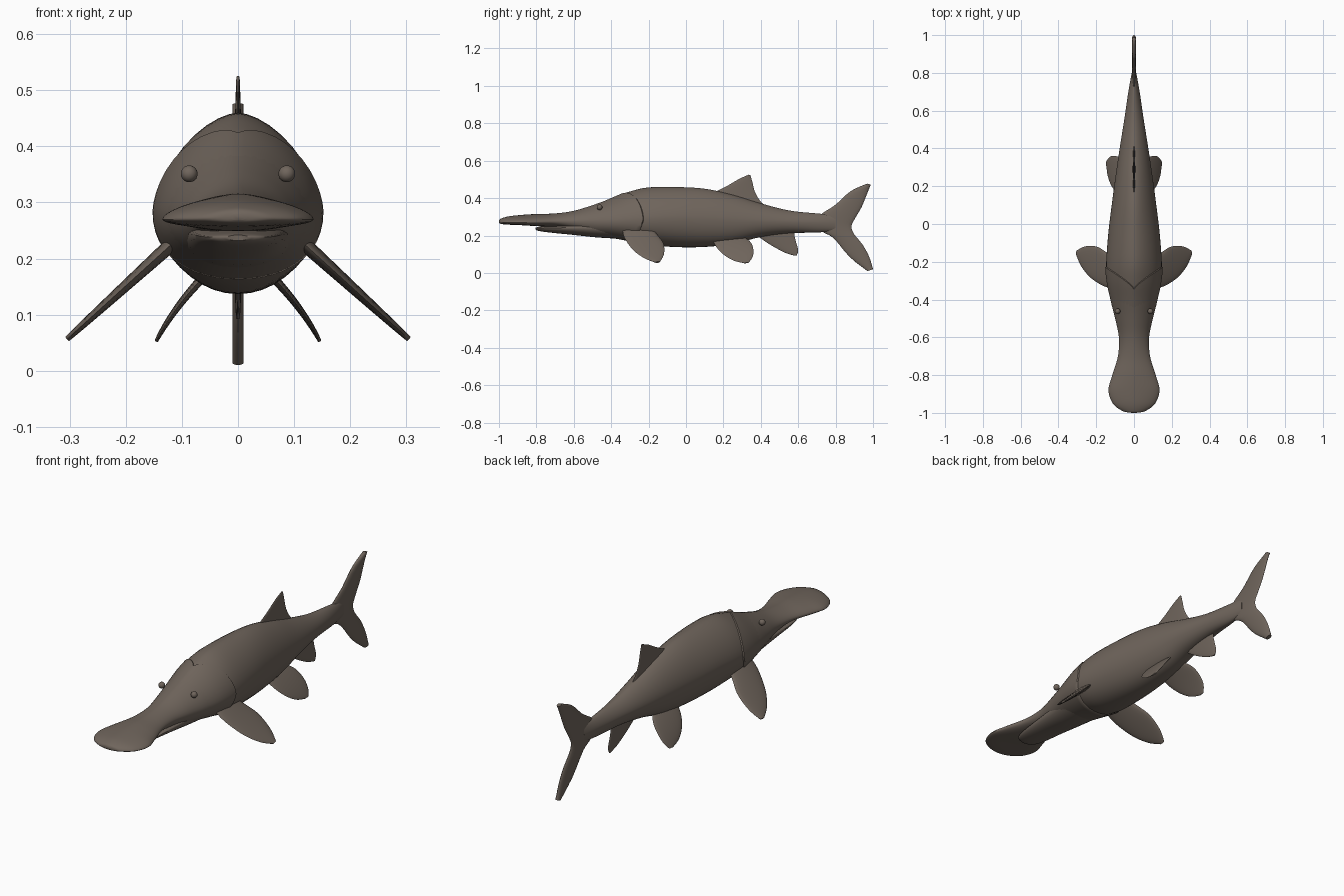
import bpy, bmesh, math
from mathutils import Vector

if "Cube" in bpy.data.objects:
    bpy.data.objects.remove(bpy.data.objects["Cube"])

skin = bpy.data.materials.new("brown grey skin")
skin.use_nodes = True
colour = (0.16, 0.13, 0.107, 1)
skin.diffuse_color = colour
skin.node_tree.nodes["Principled BSDF"].inputs["Base Color"].default_value = colour


def spline(points, t):
    """Smooth curve through the points, t from 0 to 1."""
    p = [Vector(q) for q in points]
    f = max(0, min(t, 1)) * (len(p) - 1)
    i = min(int(f), len(p) - 2)
    u = f - i
    b, c = p[i], p[i + 1]
    m = (c - p[max(i - 1, 0)]) / 2
    n = (p[min(i + 2, len(p) - 1)] - b) / 2
    return (b * (2*u**3 - 3*u**2 + 1) + m * (u**3 - 2*u**2 + u)
            + c * (3*u**2 - 2*u**3) + n * (u**3 - u**2))


def loft(name, rings, caps=True):
    """Skin closed rings of points into one smooth surface."""
    bm = bmesh.new()
    rows = [[bm.verts.new(p) for p in ring] for ring in rings]
    for a, b in zip(rows, rows[1:]):
        for i in range(len(a)):
            j = (i + 1) % len(a)
            bm.faces.new((a[i], a[j], b[j], b[i]))
    if caps:
        bm.faces.new(rows[0])
        bm.faces.new(rows[-1])
    bmesh.ops.recalc_face_normals(bm, faces=bm.faces)
    mesh = bpy.data.meshes.new(name)
    bm.to_mesh(mesh)
    bm.free()
    obj = bpy.data.objects.new(name, mesh)
    bpy.context.collection.objects.link(obj)
    return finish(obj)


def finish(obj):
    obj.data.materials.append(skin)
    bpy.ops.object.select_all(action='DESELECT')
    obj.select_set(True)
    bpy.context.view_layer.objects.active = obj
    bpy.ops.object.shade_smooth_by_angle(angle=math.radians(50))
    return obj


def section(y, w, low, mid, top, n=40, grow=0):
    """Oval ring with a slightly peaked back."""
    ring = []
    for k in range(n):
        a = math.tau * k / n
        c, s = math.cos(a), math.sin(a)
        e = 1.2 if s > 0 else 0.95
        x = math.copysign(abs(c) ** e, c) * (w + grow)
        z = abs(s) ** e * ((top - mid + grow) if s > 0 else (low - mid - grow))
        ring.append((x, y, mid + z))
    return ring


# Body with long flat snout: y, half width, bottom, widest height, top
body = [
    (-1.0, .012, .268, .274, .28), (-.99, .06, .262, .272, .29),
    (-.95, .112, .258, .27, .302), (-.88, .135, .255, .27, .31),
    (-.8, .115, .25, .272, .315), (-.7, .085, .245, .275, .318),
    (-.6, .08, .225, .275, .332), (-.5, .1, .2, .275, .362),
    (-.4, .125, .188, .275, .398), (-.3, .143, .172, .28, .435),
    (-.2, .147, .15, .285, .457), (-.05, .136, .138, .29, .459),
    (.1, .118, .139, .285, .45), (.25, .098, .155, .28, .418),
    (.4, .076, .192, .275, .372), (.55, .052, .212, .272, .334),
    (.7, .03, .216, .268, .318), (.8, .012, .225, .265, .31)]
steps = 110
loft("body", [section(*spline(body, i / steps)) for i in range(steps + 1)])


def body_at(y):
    lo, hi = 0, 1
    for _ in range(30):
        m = (lo + hi) / 2
        lo, hi = (m, hi) if spline(body, m)[0] < y else (lo, m)
    return spline(body, lo)


# Gill cover: raised head shell that ends in a swept back edge
rings = []
for r in range(15):
    t = r / 14
    ring = []
    for k in range(48):
        s = math.sin(math.tau * k / 48)
        end = -.345 + .115 * math.sqrt(1 - s * s) if s > 0 else -.28 + .05 * (1 + s)
        y = -.52 + t * (end + .52)
        ring.append(section(*body_at(y), n=48, grow=-.004 + .009 * t)[k])
    rings.append(ring)
rings.append([Vector(p) * .97 + Vector((0, -.003, .008)) for p in rings[-1]])
loft("gill_cover", rings, caps=False)

# Lower jaw
jaw = [(-.805, .02, .232, .238, .242), (-.785, .05, .224, .238, .246),
       (-.72, .068, .215, .24, .252), (-.6, .08, .203, .243, .265),
       (-.48, .092, .19, .245, .28), (-.36, .11, .183, .25, .29)]
loft("lower_jaw", [section(*spline(jaw, i / 24), n=28) for i in range(25)])


def fin(name, lead, trail, thick, place=lambda y, z: 0, normal=(1, 0, 0),
        mirror=False, taper=(1, 0.35)):
    """Lens shaped blade between a leading and a trailing edge, given as y, z."""
    nrm = Vector(normal).normalized()
    rings = []
    for i in range(25):
        t = i / 24
        ends = []
        for edge in (lead, trail):
            y, z = spline(edge, t)
            ends.append(Vector((place(y, z), y, z)))
        th = thick * (taper[0] + (taper[1] - taper[0]) * t)
        ring = []
        for k in range(20):
            a = math.tau * k / 20
            s = (1 - math.cos(a)) / 2
            ring.append(ends[0].lerp(ends[1], s) + nrm * th * math.sin(a))
        rings.append(ring)
    obj = loft(name, rings)
    if mirror:
        m = obj.modifiers.new("Mirror", 'MIRROR')
        m.use_axis[0] = True
    return obj


# Paired fins slope out and down from the belly
fin("pectoral_fins",
    [(-.34, .24), (-.33, .19), (-.285, .125), (-.225, .08), (-.165, .056)],
    [(-.19, .25), (-.15, .2), (-.12, .155), (-.118, .1), (-.14, .058)],
    .014, lambda y, z: .305 - (z - .056) * 1.1, (1, 0, 1.1), True)
fin("pelvic_fins",
    [(.14, .18), (.165, .135), (.205, .095), (.255, .066), (.31, .052)],
    [(.3, .2), (.345, .165), (.36, .125), (.356, .085), (.335, .055)],
    .009, lambda y, z: .146 - (z - .052) * .5 - (z - .052) ** 2 * 2, (1, 0, .6), True)

# Middle fins
fin("dorsal_fin",
    [(.13, .42), (.17, .44), (.225, .468), (.285, .503), (.335, .525)],
    [(.46, .34), (.405, .375), (.37, .43), (.355, .485), (.344, .523)], .008)
fin("anal_fin",
    [(.36, .22), (.4, .185), (.46, .145), (.53, .108), (.58, .092)],
    [(.58, .23), (.58, .2), (.588, .165), (.6, .12), (.592, .094)], .009)
fin("tail_fin",
    [(.968, .477), (.88, .437), (.8, .365), (.72, .312), (.69, .267),
     (.73, .22), (.79, .185), (.875, .085), (.97, .01)],
    [(.988, .472), (.967, .42), (.938, .35), (.9, .285), (.885, .25),
     (.897, .21), (.945, .15), (.98, .085), (1.0, .02)], .01, taper=(1, 1))

# Eyes
for side, label in ((1, "left"), (-1, "right")):
    bpy.ops.mesh.primitive_uv_sphere_add(segments=20, ring_count=12, radius=.015,
                                         location=(side * .087, -.462, .351))
    eye = bpy.context.object
    eye.name = label + "_eye"
    finish(eye)
